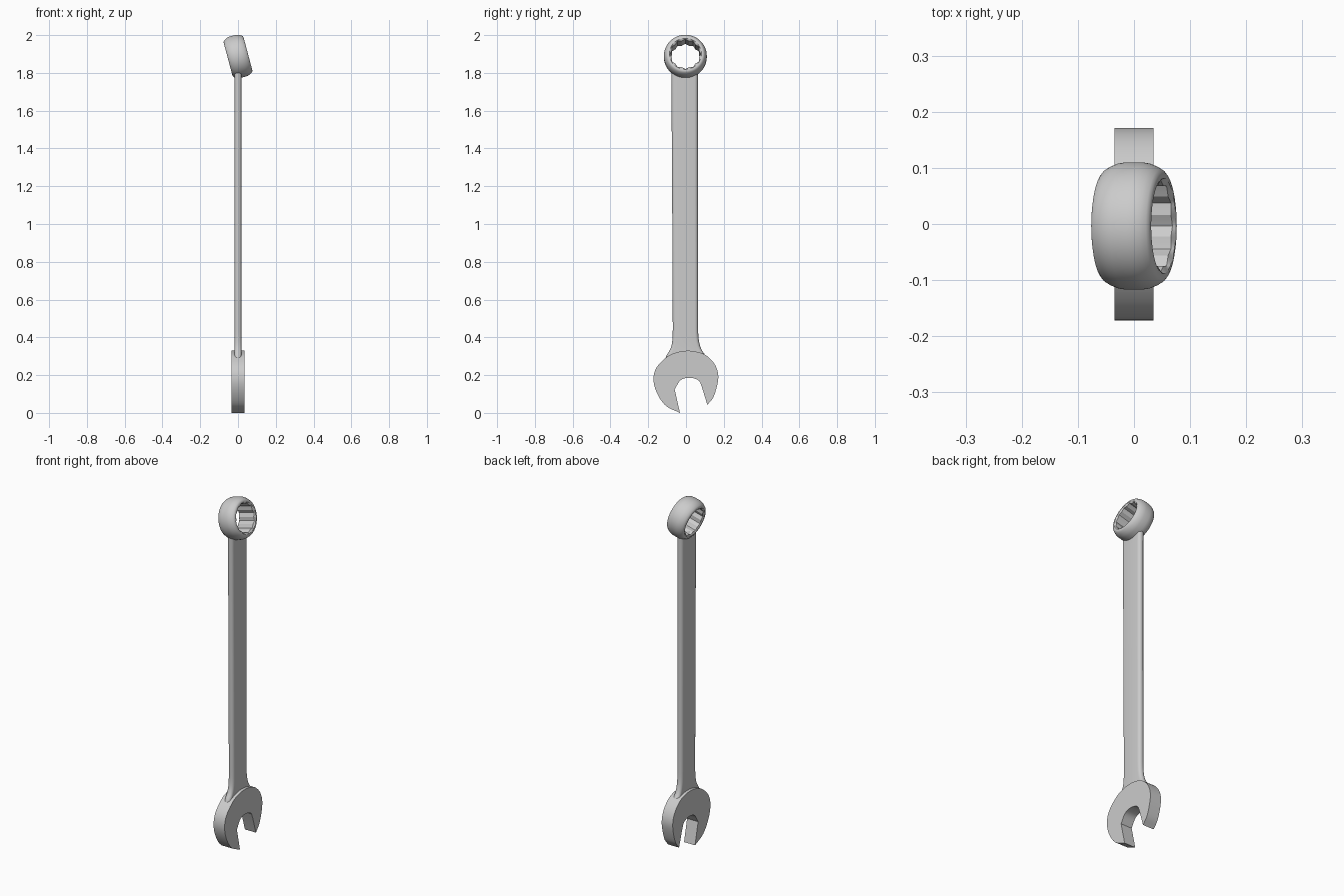
import bpy, bmesh
from math import sin, cos, pi, radians, sqrt
from mathutils import Matrix, Vector

if "Cube" in bpy.data.objects:
    bpy.data.objects.remove(bpy.data.objects["Cube"])


def finish(bm, name, angle=30):
    bmesh.ops.recalc_face_normals(bm, faces=bm.faces)
    mesh = bpy.data.meshes.new(name)
    bm.to_mesh(mesh)
    bm.free()
    ob = bpy.data.objects.new(name, mesh)
    bpy.context.collection.objects.link(ob)
    bpy.ops.object.select_all(action='DESELECT')
    ob.select_set(True)
    bpy.context.view_layer.objects.active = ob
    bpy.ops.object.shade_smooth_by_angle(angle=radians(angle))
    return ob


def loft(bm, loops, closed=False):
    """Join equal-length loops of points with quads."""
    rows = [[bm.verts.new(p) for p in loop] for loop in loops]
    n = len(rows[0])
    for k in range(len(rows) if closed else len(rows) - 1):
        a, b = rows[k], rows[(k + 1) % len(rows)]
        for i in range(n):
            j = (i + 1) % n
            bm.faces.new((a[i], a[j], b[j], b[i]))
    if not closed:
        bm.faces.new(rows[0])
        bm.faces.new(rows[-1])


def spline(points, steps=6):
    """Smooth curve through the points, excluding the last one."""
    p = [Vector(q) for q in points]
    p = [2 * p[0] - p[1]] + p + [2 * p[-1] - p[-2]]
    out = []
    for i in range(1, len(p) - 2):
        a, b, c, d = p[i - 1:i + 3]
        for s in range(steps):
            t = s / steps
            out.append(0.5 * (2 * b + (c - a) * t + (2 * a - 5 * b + 4 * c - d) * t**2
                              + (3 * b - a - 3 * c + d) * t**3))
    return out


# Open jaw: curved outline in y-z, extruded through x
outer = [(-.032, 0), (-.106, .037), (-.153, .103), (-.172, .175), (-.156, .24),
         (-.1, .297), (-.05, .32), (0, .329), (.05, .325), (.106, .305),
         (.154, .254), (.171, .185), (.148, .09), (.113, .042)]
throat = [(.083, .14), (.067, .171), (.022, .186), (-.027, .174), (-.06, .125)]
outline = spline(outer) + [Vector(outer[-1])] + spline(throat) + [Vector(throat[-1])]
bm = bmesh.new()
loft(bm, [[(x, p.x, max(p.y, 0)) for p in outline] for x in (-.035, .035)])
finish(bm, "open_jaw")

# Handle: flat bar with rounded edges, flaring into the jaw
RING_Y, RING_Z, HALF = -.0035, 1.887, .018


def bar_section(z, left, right, top=False):
    loop = []
    for centre, start in ((right - HALF, -pi / 2), (left + HALF, pi / 2)):
        for i in range(11):
            a = start + pi * i / 10
            y = centre + HALF * cos(a)
            h = RING_Z - sqrt(.103**2 - (y - RING_Y)**2) if top else z
            loop.append((HALF * sin(a), y, h))
    return loop


flare = spline([(.25, -.118, .118), (.30, -.105, .105), (.33, -.087, .085),
                (.36, -.076, .073), (.40, -.071, .066), (.45, -.07, .064)], 3)
rows = [tuple(v) for v in flare] + [(.45, -.07, .064), (1.1, -.073, .063), (1.74, -.077, .063)]
bm = bmesh.new()
loft(bm, [bar_section(*r) for r in rows] + [bar_section(0, -.078, .064, True)])
finish(bm, "handle")

# Box end: rounded ring with a twelve-point socket, tilted 15 degrees
N = 96
tip, valley = .082, .074


def star(i):
    f = i % 8 / 8
    a0, a1 = 0, pi / 12
    r0, r1 = (tip, valley)
    f = min(f, 1 - f) * 2
    x = r0 * (1 - f) + r1 * cos(a1) * f
    y = r1 * sin(a1) * f
    return sqrt(x * x + y * y)


half = [(.115, 0), (.1135, .015), (.1115, .027), (.107, .039), (.101, .049),
        (.096, .053), (.091, .0545), (.085, .0545)]
half[0] = (.1135, 0)
profile = [(r, -x) for r, x in reversed(half[1:])] + half


def ring_loop(radius, x):
    loop = []
    for i in range(N):
        a = 2 * pi * i / N
        r = radius or star(i)
        loop.append((x, r * sin(a), r * cos(a)))
    return loop


bm = bmesh.new()
loft(bm, [ring_loop(None, -.049)] + [ring_loop(r, x) for r, x in profile]
     + [ring_loop(None, .049)], closed=True)
bm.transform(Matrix.Translation((0, RING_Y, RING_Z)) @ Matrix.Rotation(radians(-15), 4, 'Y'))
finish(bm, "box_end", 25)
